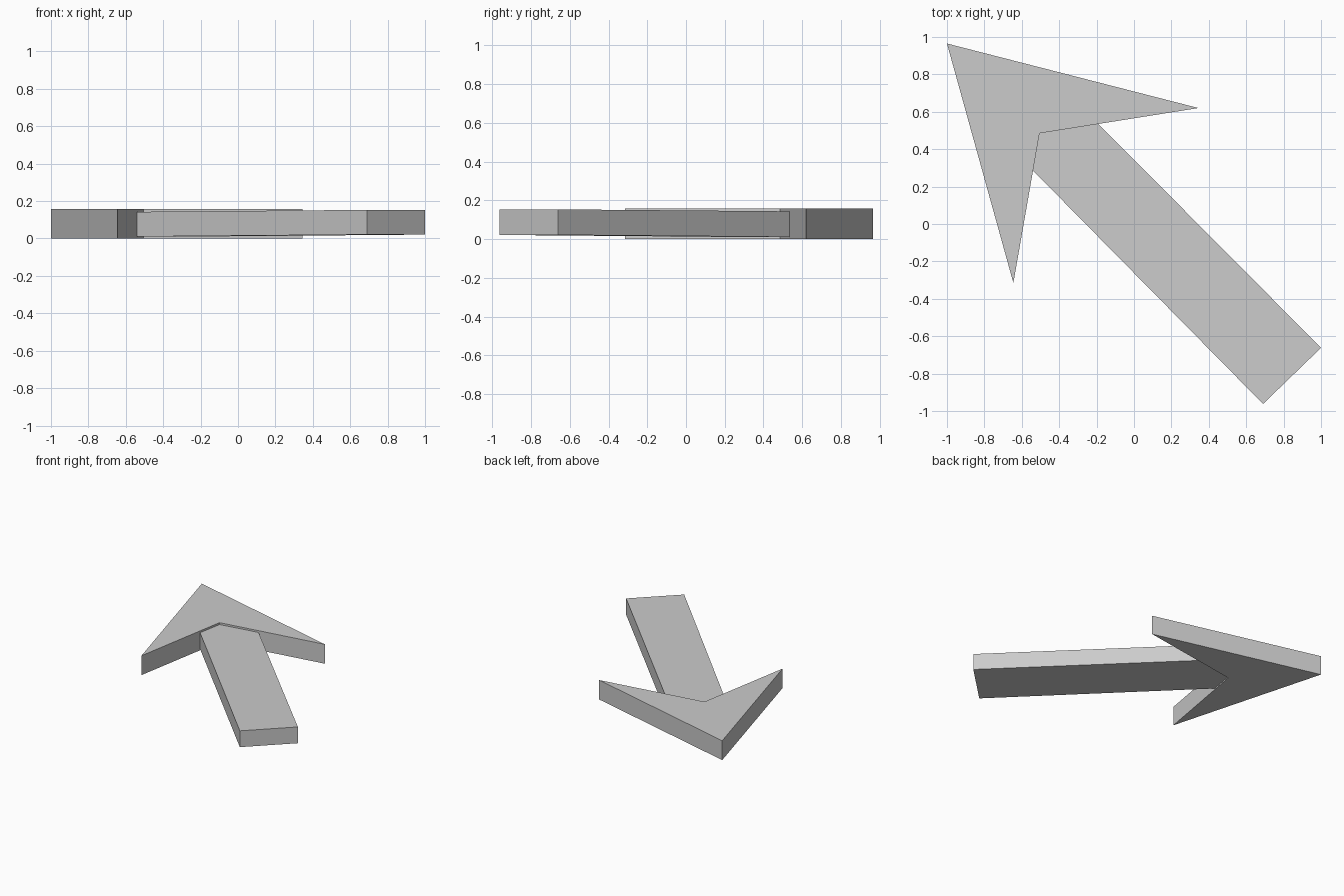
import bpy, bmesh

if "Cube" in bpy.data.objects:
    bpy.data.objects.remove(bpy.data.objects["Cube"])


def prism(name, outline, height):
    """Extrude a closed 3D outline straight up into a solid part."""
    bm = bmesh.new()
    base = bm.faces.new([bm.verts.new(p) for p in outline])
    top = bmesh.ops.extrude_face_region(bm, geom=[base], use_keep_orig=True)["geom"]
    for v in top:
        if isinstance(v, bmesh.types.BMVert):
            v.co.z += height
    bmesh.ops.recalc_face_normals(bm, faces=bm.faces)
    mesh = bpy.data.meshes.new(name)
    bm.to_mesh(mesh)
    bm.free()
    obj = bpy.data.objects.new(name, mesh)
    bpy.context.collection.objects.link(obj)
    return obj


# Barbed arrow head, flat on the ground
prism("arrow_head", [(-1, 0.965, 0), (-0.645, -0.315, 0),
                     (-0.505, 0.485, 0), (0.345, 0.62, 0)], 0.157)

# Straight shaft, very slightly tilted, its far end buried in the head
prism("arrow_shaft", [(0.69, -0.962, 0.021), (1, -0.662, 0.021),
                      (-0.395, 0.741, 0.009), (-0.695, 0.443, 0.009)], 0.132)
